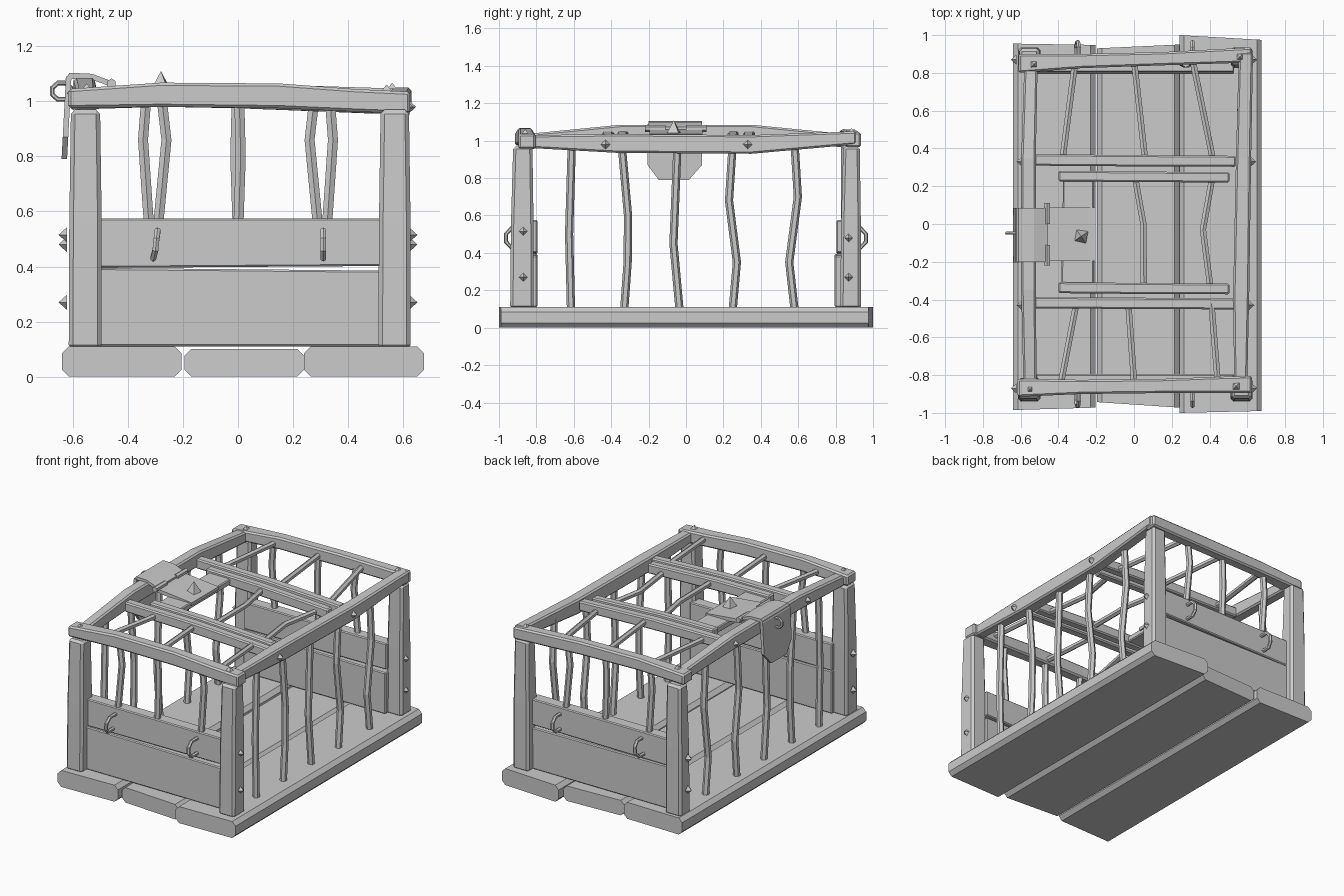
import bpy, bmesh, math
from mathutils import Matrix, Vector

if "Cube" in bpy.data.objects:
    bpy.data.objects.remove(bpy.data.objects["Cube"])


def finish(name, bm, bevel=0):
    bmesh.ops.recalc_face_normals(bm, faces=bm.faces)
    me = bpy.data.meshes.new(name)
    bm.to_mesh(me)
    bm.free()
    ob = bpy.data.objects.new(name, me)
    bpy.context.collection.objects.link(ob)
    if bevel:
        m = ob.modifiers.new("chamfer", 'BEVEL')
        m.width, m.segments, m.limit_method = bevel, 1, 'ANGLE'
        m.angle_limit = math.radians(40)
    return ob


def skin(name, rings, bevel=0):
    bm = bmesh.new()
    vs = [[bm.verts.new(p) for p in r] for r in rings]
    n = len(vs[0])
    for a, b in zip(vs, vs[1:]):
        for i in range(n):
            bm.faces.new((a[i], a[(i + 1) % n], b[(i + 1) % n], b[i]))
    bm.faces.new(vs[0])
    bm.faces.new(vs[-1])
    return finish(name, bm, bevel)


def beam(name, axis, rows, bevel=0.01):
    """rows: (position along axis, u0, u1, v0, v1); u, v are the other two axes in order"""
    put = {'x': lambda t, u, v: (t, u, v), 'y': lambda t, u, v: (u, t, v),
           'z': lambda t, u, v: (u, v, t)}[axis]
    return skin(name, [[put(t, a, c), put(t, b, c), put(t, b, d), put(t, a, d)]
                       for t, a, b, c, d in rows], bevel)


def tube(name, pts, r, cyclic=False):
    """six-sided bar swept along a path"""
    P = [Vector(p) for p in pts]
    n, rings = len(P), []
    for i, p in enumerate(P):
        a = P[(i - 1) % n] if cyclic else P[max(i - 1, 0)]
        b = P[(i + 1) % n] if cyclic else P[min(i + 1, n - 1)]
        t = (b - a).normalized()
        ref = Vector((1, 0, 0)) if abs(t.x) < 0.6 and not cyclic else Vector((0, 1, 0))
        u = t.cross(ref).normalized()
        w = t.cross(u)
        rings.append([p + r * (u * math.cos(k * math.pi / 3) + w * math.sin(k * math.pi / 3))
                      for k in range(6)])
    if not cyclic:
        return skin(name, rings)
    bm = bmesh.new()
    vs = [[bm.verts.new(q) for q in ring] for ring in rings]
    for i in range(n):
        a, b = vs[i], vs[(i + 1) % n]
        for k in range(6):
            bm.faces.new((a[k], a[(k + 1) % 6], b[(k + 1) % 6], b[k]))
    return finish(name, bm)


def nail(name, pos, direction, r=0.027, h=0.03, turn=0.0):
    """pyramid nail head"""
    bm = bmesh.new()
    bmesh.ops.create_cone(bm, cap_ends=True, segments=4, radius1=r, radius2=0, depth=h,
                          matrix=Matrix.Translation((0, 0, h / 2)) @ Matrix.Rotation(turn, 4, 'Z'))
    q = Vector((0, 0, 1)).rotation_difference(Vector(direction))
    bm.transform(Matrix.Translation(pos) @ q.to_matrix().to_4x4())
    return finish(name, bm)


def prism_y(name, prof, y0, y1):
    return skin(name, [[(x, y, z) for x, z in prof] for y in (y0, y1)])


# floor planks, ends cut slightly askew
for x0, x1, h, fl, fr, bl, br, side in [
        (-.64, -.205, .11, -.985, -.972, .955, .948, "left"),
        (-.195, .24, .10, -.943, -.972, .93, .95, "middle"),
        (.24, .675, .11, -1, -.99, 1, .975, "right")]:
    c = .025
    prof = [(x0, c), (x0 + c, 0), (x1 - c, 0), (x1, c), (x1, h - c), (x1 - c, h), (x0 + c, h), (x0, h - c)]
    skin("floor_plank_" + side, [[(x, a + (b - a) * (x - x0) / (x1 - x0), z) for x, z in prof]
                                 for a, b in ((fl, fr), (bl, br))])

# corner posts
for sx, nx in ((-1, "left"), (1, "right")):
    x0, x1 = (-.615, -.495) if sx < 0 else (.51, .627)
    for sy, ny in ((-1, "front"), (1, "back")):
        y0, y1 = (-.94, -.815) if sy < 0 else (.825, .935)
        beam(f"post_{ny}_{nx}", 'z', [(.10, x0, x1, y0, y1), (.55, x0 + .002, x1, y0 + .004, y1),
                                     (.97, x0 + .008, x1 - .006, y0 + .016, y1 - .006)], .015)
        for z in (.27, .515 if sy < 0 else .48):
            nail(f"post_nail_{ny}_{nx}", (.622 * sx, .87 * sy, z), (sx, 0, 0))

# end panels with handles and bars above
for s, ny in ((-1, "front"), (1, "back")):
    y0, y1 = sorted((s * .795, s * .885))
    beam(f"panel_lower_{ny}", 'x', [(-.52, y0, y1, .11, .395), (.53, y0, y1, .11, .385)], .006)
    beam(f"panel_upper_{ny}", 'x', [(-.52, y0 + .01, y1, .395, .575), (.53, y0 + .01, y1, .402, .575)], .006)
    for x in (-.30, .31):
        t = .008 if x < 0 else 0
        tube(f"handle_{ny}", [(x - t, s * .86, .43), (x - t, s * .935, .43), (x, s * .963, .46),
                              (x + t / 2, s * .963, .50), (x + t, s * .935, .53), (x + t, s * .86, .53)], .012)
    y = s * .85
    for k, path in enumerate([[(-.295, .5), (-.26, .86), (-.275, .99)],
                              [(0, .5), (.01, .8), (.005, .99)],
                              [(.32, .5), (.345, .86), (.335, .99)]]):
        if s > 0:
            path = [(-x, z) for x, z in path]
        tube(f"end_bar_{ny}_{k}", [(x, y, z) for x, z in path], .021)

# side bars, mirrored left and right
SIDE = [[(-.615, .1), (-.625, .5), (-.61, 1)],
        [(-.33, .1), (-.312, .35), (-.31, .6), (-.345, .99)],
        [(-.035, .1), (-.067, .45), (-.045, .99)],
        [(.25, .1), (.272, .35), (.23, .68), (.25, .99)],
        [(.58, .1), (.552, .35), (.598, .7), (.58, .99)]]
for s, nx in ((-.55, "left"), (.565, "right")):
    for k, path in enumerate(SIDE):
        tube(f"side_bar_{nx}_{k}", [(s, y, z) for y, z in path], .022)

# top rails
beam("top_rail_front", 'x', [(-.617, -.915, -.82, .975, 1.045), (-.28, -.9, -.825, .98, 1.068),
                             (.15, -.895, -.82, .975, 1.065), (.42, -.895, -.81, .963, 1.045),
                             (.625, -.895, -.805, .955, 1.035)])
beam("top_rail_back", 'x', [(-.612, .80, .90, .97, 1.04), (-.28, .825, .90, .98, 1.06),
                            (.15, .84, .91, .975, 1.06), (.625, .855, .935, .965, 1.045)])
beam("top_rail_left", 'y', [(-.86, -.585, -.515, .965, 1.035), (-.35, -.597, -.52, .99, 1.085),
                            (.35, -.597, -.52, .99, 1.085), (.86, -.58, -.51, .965, 1.035)])
beam("top_rail_right", 'y', [(-.82, .53, .60, .96, 1.03), (-.37, .525, .61, .935, 1.035),
                             (.35, .54, .62, .93, 1.03), (.91, .555, .63, .98, 1.05)])
for x, y, z in [(-.55, -.875, 1.04), (.54, -.86, 1.037), (-.53, .845, 1.04), (.56, .885, 1.043)]:
    nail("corner_nail", (x, y, z), (0, 0, 1), .026, .025, math.pi / 4)
for x, y, z in [(.607, -.43, .98), (.617, .33, .98), (-.592, -.43, 1.03), (-.592, .33, 1.03)]:
    nail("rail_nail", (x, y, z), (math.copysign(1, x), 0, 0))

# roof cross beams and trapdoor frame
for name, xa, xb, y0, y1 in [("roof_beam_back", -.53, .54, .305, .365),
                             ("door_beam_back", -.40, .505, .222, .278),
                             ("door_beam_front", -.40, .505, -.37, -.312),
                             ("roof_beam_front", -.53, .54, -.45, -.39)]:
    beam(name, 'x', [(xa, y0 + .004, y1 + .004, .985, 1.05), (0, y0, y1, .975, 1.045),
                     (xb, y0 - .002, y1 - .004, .955, 1.02)], .008)
beam("door_board", 'y', [(-.33, -.385, -.215, .99, 1.03), (.24, -.375, -.215, .99, 1.03)], .006)

# roof bars
for k, path in enumerate([[(-.31, .87), (-.38, .33)], [(0, .87), (.06, .33)], [(.31, .87), (.42, .33)],
                          [(.005, .25), (.05, 0), (.052, -.34)],
                          [(.415, .25), (.365, -.03), (.405, -.34)],
                          [(-.305, -.42), (-.39, -.86)], [(-.03, -.42), (.002, -.86)],
                          [(.41, -.42), (.445, -.86)]]):
    tube(f"roof_bar_{k}", [(x, y, 1.01 - .03 * (abs(y) < .4) * (x > .2)) for x, y in path], .019)

# latch: hinged plates, hanging flap, pin knuckles, nail and ring
prism_y("latch_plate", [(-.47, 1.06), (-.40, 1.055), (-.205, 1.035), (-.205, 1.015), (-.40, 1.03), (-.47, 1.04)],
        -.195, .088)
prism_y("latch_strap", [(-.628, 1.08), (-.612, 1.104), (-.53, 1.1), (-.455, 1.072), (-.455, 1.052),
                        (-.535, 1.08), (-.61, 1.082)], -.2, .086)
outline = [(-.205, 1.09), (-.205, .87), (-.145, .79), (.015, .79), (.086, .87), (.086, 1.09)]
skin("latch_flap", [[(-.617 - o - .016 * (1.09 - z) / .3, y, z) for y, z in outline] for o in (-.012, .008)])
for y0, y1 in ((.0, .11), (-.22, -.11)):
    tube("latch_hinge", [(-.46, y0, 1.065), (-.46, y1, 1.065)], .018)
nail("latch_nail", (-.28, -.065, 1.04), (0, 0, 1), .045, .07, .6)
tube("latch_ring", [(-.641 + .036 * math.cos(a), -.048, 1.037 + .032 * math.sin(a))
                    for a in [math.tau * (k + .5) / 8 for k in range(8)]], .009, True)
